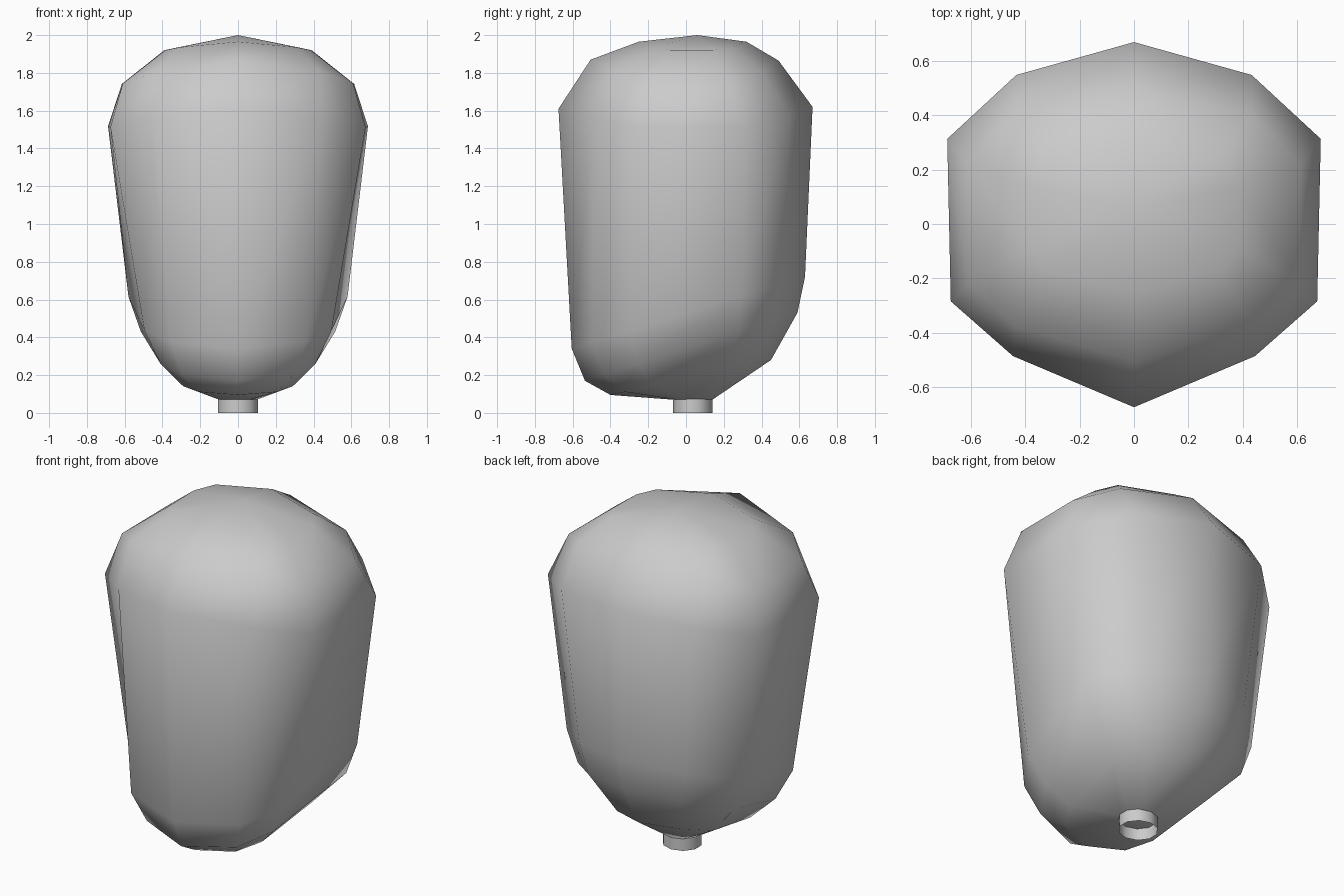
import bpy, bmesh
from math import sin, cos, tau

cube = bpy.data.objects.get("Cube")
if cube:
    bpy.data.objects.remove(cube, do_unlink=True)

grey = bpy.data.materials.new("plain grey")
grey.use_nodes = True
grey.diffuse_color = (0.6, 0.6, 0.6, 1)
grey.node_tree.nodes["Principled BSDF"].inputs["Base Color"].default_value = (0.6, 0.6, 0.6, 1)

# Half outlines from front to back, as fractions of half width and half depth
LOWER = [(0, -1), (.72, -.82), (1, -.5), (1, .45), (.6, .8), (0, 1)]
BODY = [(0, -1), (.66, -.72), (1, -.42), (1, .47), (.63, .82), (0, 1)]
SHOULDER = [(0, -1), (.72, -.74), (1, -.42), (1, .46), (.7, .82), (0, 1)]
CROWN = [(0, -1), (.82, -.72), (1, -.42), (1, .38), (.82, .74), (0, 1)]
ROUND = [(sin(tau * i / 10), -cos(tau * i / 10)) for i in range(6)]


def ring(bm, half, yf, zf, yb, zb, wf, wb, sag=0):
    """Tilted ten-sided loop whose sides drop by sag."""
    mid, depth = (yf + yb) / 2, (yb - yf) / 2
    pts = []
    for fx, fy in half:
        width = wf if fy < 0 else wb
        z = zf + (zb - zf) * (fy + 1) / 2 - sag * fx * fx
        pts.append((fx * width, mid + fy * depth, z))
    pts += [(-x, y, z) for x, y, z in reversed(pts[1:-1])]
    return [bm.verts.new(p) for p in pts]


def bridge(bm, a, b):
    n = len(a)
    for i in range(n):
        j = (i + 1) % n
        bm.faces.new((a[i], a[j], b[j], b[i]))


def finish(bm, name, angle):
    mesh = bpy.data.meshes.new(name)
    bm.normal_update()
    bm.to_mesh(mesh)
    bm.free()
    mesh.materials.append(grey)
    obj = bpy.data.objects.new(name, mesh)
    bpy.context.collection.objects.link(obj)
    bpy.ops.object.select_all(action="DESELECT")
    obj.select_set(True)
    bpy.context.view_layer.objects.active = obj
    bpy.ops.object.shade_smooth_by_angle(angle=angle)


# Body: rings from the neck up to the dome, closed by a fan at the crown
bm = bmesh.new()
loops = [
    ring(bm, ROUND, -.07, .07, .14, .07, .105, .105),
    ring(bm, LOWER, -.40, .095, .45, .28, .29, .33),
    ring(bm, LOWER, -.535, .17, .59, .53, .41, .515),
    ring(bm, LOWER, -.605, .34, .63, .72, .495, .58),
    ring(bm, BODY, -.675, 1.61, .67, 1.62, .675, .688, .10),
    ring(bm, SHOULDER, -.505, 1.87, .49, 1.865, .61, .615, .125),
    ring(bm, CROWN, -.25, 1.965, .32, 1.965, .385, .39, .045),
]
for low, high in zip(loops, loops[1:]):
    bridge(bm, low, high)
crown = bm.verts.new((0, .06, 2))
top = loops[-1]
for i, v in enumerate(top):
    bm.faces.new((v, top[(i + 1) % len(top)], crown))
bm.faces.new(list(reversed(loops[0])))
finish(bm, "body", 1.4)

# Neck: short tube, open underneath
bm = bmesh.new()
bridge(bm, ring(bm, ROUND, -.07, 0, .14, 0, .11, .11),
       ring(bm, ROUND, -.07, .08, .14, .08, .11, .11))
finish(bm, "neck", 0.8)
